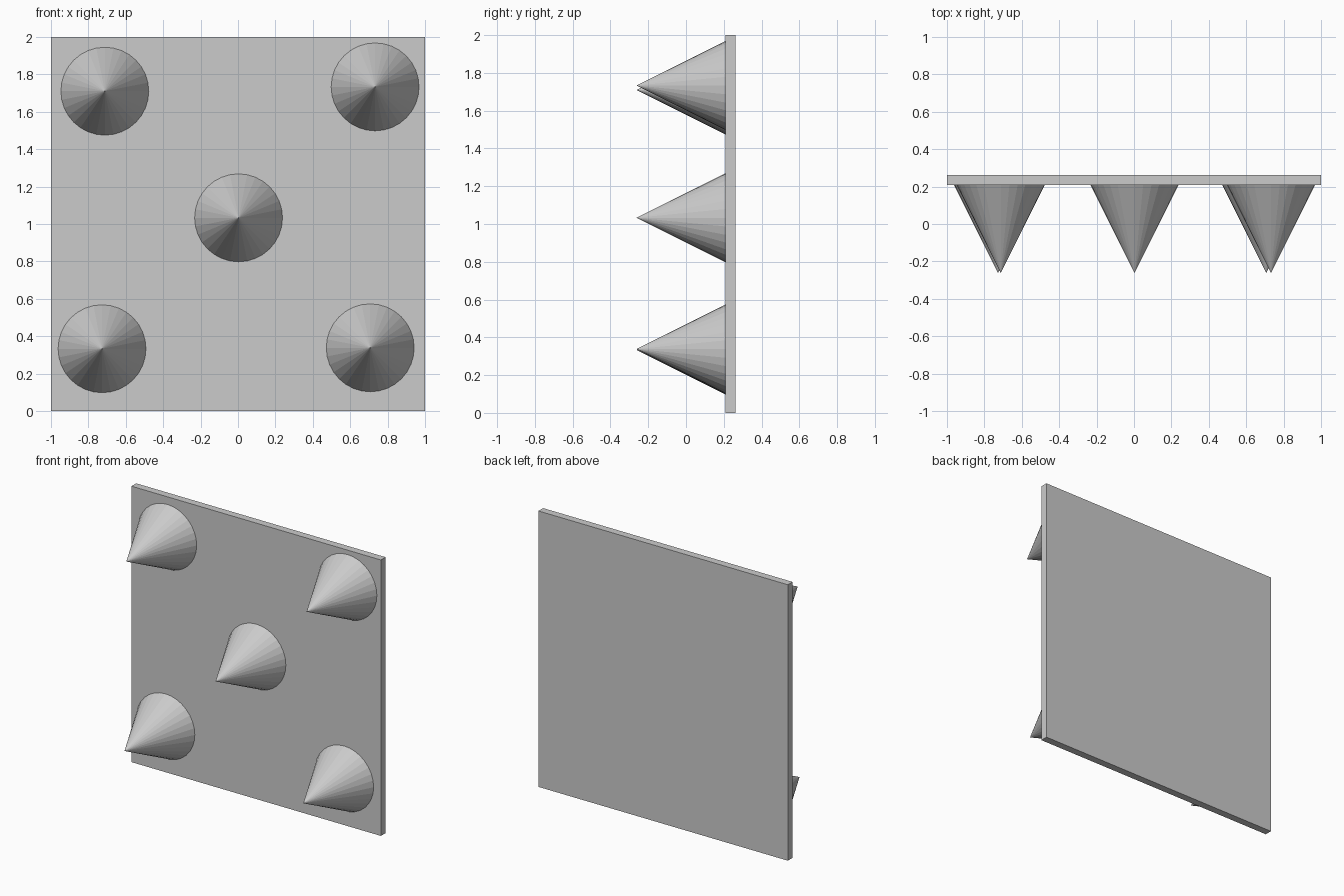
import bpy
import math

if "Cube" in bpy.data.objects:
    bpy.data.objects.remove(bpy.data.objects["Cube"])

PLATE_FRONT, PLATE_BACK = 0.208, 0.262
TIP_Y = -0.262
EMBED = 0.004  # cone base sinks slightly into the plate

# Square wall plate
bpy.ops.mesh.primitive_cube_add(size=1, location=(0, (PLATE_FRONT + PLATE_BACK) / 2, 1))
plate = bpy.context.object
plate.name = "wall_plate"
plate.scale = (2, PLATE_BACK - PLATE_FRONT, 2)


# Flat-faced spike pointing forward, radius is half its length
def spike(name, x, z):
    base_y = PLATE_FRONT + EMBED
    length = base_y - TIP_Y
    bpy.ops.mesh.primitive_cone_add(
        vertices=32, radius1=length / 2, radius2=0, depth=length,
        location=(x, (base_y + TIP_Y) / 2, z), rotation=(math.pi / 2, 0, 0))
    bpy.context.object.name = name


# Four corner spikes and one in the middle
for name, x, z in [
    ("spike_top_left", -0.712, 1.71),
    ("spike_top_right", 0.733, 1.733),
    ("spike_centre", 0.003, 1.033),
    ("spike_bottom_left", -0.727, 0.333),
    ("spike_bottom_right", 0.707, 0.338),
]:
    spike(name, x, z)
